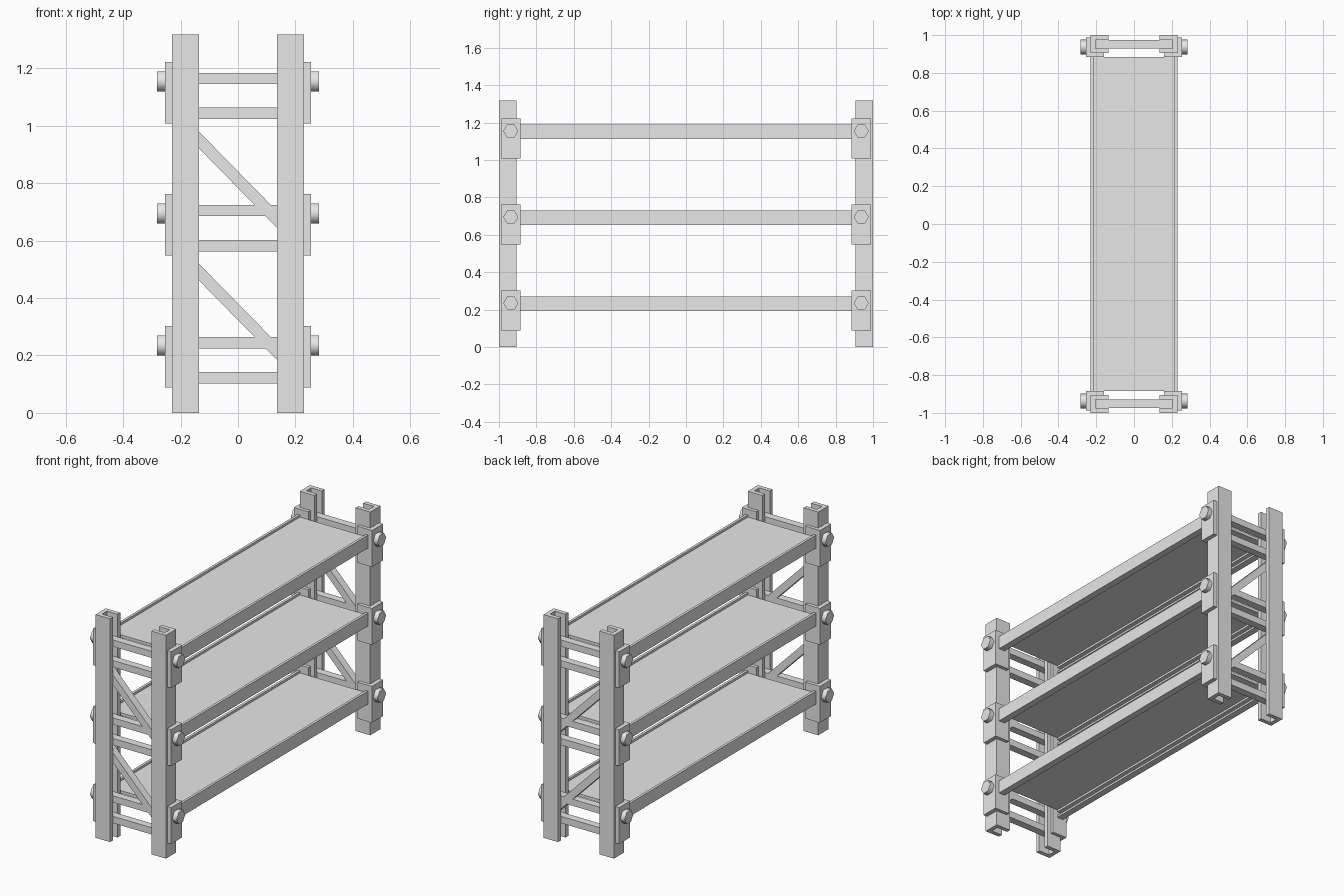
import bpy, bmesh
from math import radians, atan2, pi
from mathutils import Matrix, Vector

cube = bpy.data.objects.get("Cube")
if cube:
    bpy.data.objects.remove(cube, do_unlink=True)

steel = bpy.data.materials.new("light_grey_steel")
steel.use_nodes = True
steel.diffuse_color = (0.8, 0.8, 0.8, 1)
steel.node_tree.nodes["Principled BSDF"].inputs["Base Color"].default_value = (0.8, 0.8, 0.8, 1)


def finish(name, bm):
    bmesh.ops.recalc_face_normals(bm, faces=bm.faces)
    mesh = bpy.data.meshes.new(name)
    bm.to_mesh(mesh)
    bm.free()
    mesh.materials.append(steel)
    obj = bpy.data.objects.new(name, mesh)
    bpy.context.collection.objects.link(obj)
    return obj


def box(name, x, y, z):
    """Box from its (low, high) ranges."""
    lo, hi = Vector((x[0], y[0], z[0])), Vector((x[1], y[1], z[1]))
    bm = bmesh.new()
    matrix = Matrix.Translation((lo + hi) / 2) @ Matrix.Diagonal((*(hi - lo), 1))
    bmesh.ops.create_cube(bm, size=1, matrix=matrix)
    return finish(name, bm)


def extrude(name, points, vector):
    """Prism from a closed outline swept along a vector."""
    bm = bmesh.new()
    face = bm.faces.new([bm.verts.new(p) for p in points])
    result = bmesh.ops.extrude_face_region(bm, geom=[face], use_keep_orig=True)
    verts = [v for v in result["geom"] if isinstance(v, bmesh.types.BMVert)]
    bmesh.ops.translate(bm, verts=verts, vec=vector)
    return finish(name, bm)


LEVELS = [0.235, 0.695, 1.155]
SIDES = [(1, "left"), (-1, "right")]
ENDS = [(-1, "front"), (1, "back")]

# Channel section of an upright, open towards the middle
POST = [(0.135, 0.905), (0.23, 0.905), (0.23, 1.0), (0.135, 1.0),
        (0.135, 0.975), (0.205, 0.975), (0.205, 0.93), (0.135, 0.93)]
# Angle section of a bracket wrapping the upright
BRACKET = [(0.16, 0.885), (0.255, 0.885), (0.255, 0.988), (0.23, 0.988),
           (0.23, 0.905), (0.16, 0.905)]
# Stepped beam section (x, height relative to the bolt)
BEAM = [(0.23, -0.042), (0.23, 0.035), (0.215, 0.035), (0.215, 0.005),
        (0.19, 0.005), (0.19, -0.007), (0.215, -0.007), (0.215, -0.03),
        (0.19, -0.03), (0.19, -0.042)]

for e, end in ENDS:
    for s, side in SIDES:
        # Uprights
        extrude(f"{end}_{side}_upright", [(s * x, e * y, 0) for x, y in POST], (0, 0, 1.318))
        for i, z in enumerate(LEVELS, 1):
            # Brackets
            extrude(f"{end}_{side}_bracket_{i}",
                    [(s * x, e * y, z - 0.147) for x, y in BRACKET], (0, 0, 0.215))
            # Hexagonal bolts
            bm = bmesh.new()
            bmesh.ops.create_cone(
                bm, cap_ends=True, segments=6, radius1=0.04, radius2=0.04, depth=0.03,
                matrix=Matrix.Translation((s * 0.268, e * 0.937, z))
                @ Matrix.Rotation(pi / 2, 4, "Y") @ Matrix.Rotation(pi / 2, 4, "Z"))
            # Turn corners to point along the length of the rack
            if max(abs(v.co.y - e * 0.937) for v in bm.verts) < 0.038:
                bmesh.ops.rotate(bm, verts=bm.verts, cent=(s * 0.268, e * 0.937, z),
                                 matrix=Matrix.Rotation(pi / 6, 3, "X"))
            bolt = finish(f"{end}_{side}_bolt_{i}", bm)
            bpy.context.view_layer.objects.active = bolt
            bolt.select_set(True)
            bpy.ops.object.shade_smooth_by_angle(angle=radians(65))
            bolt.select_set(False)

    # Horizontal struts
    depth = sorted((e * 0.93, e * 0.975))
    for i, z in enumerate(LEVELS, 1):
        box(f"{end}_upper_strut_{i}", (-0.205, 0.205), depth, (z - 0.01, z + 0.029))
        box(f"{end}_lower_strut_{i}", (-0.205, 0.205), depth, (z - 0.132, z - 0.092))

    # Diagonal struts
    for i, z in enumerate(LEVELS[:2], 1):
        zc, h, slope = z + 0.117, 0.029, -1.02
        points = [(x, depth[0], zc + slope * x + d)
                  for x, d in ((-0.205, -h), (0.205, -h), (0.205, h), (-0.205, h))]
        extrude(f"{end}_diagonal_strut_{i}", points, (0, depth[1] - depth[0], 0))

# Shelves: two stepped beams carrying a deck
for i, z in enumerate(LEVELS, 1):
    for s, side in SIDES:
        extrude(f"{side}_beam_{i}", [(s * x, -0.885, z + h) for x, h in BEAM], (0, 1.77, 0))
    box(f"shelf_deck_{i}", (-0.215, 0.215), (-0.885, 0.885), (z + 0.005, z + 0.022))
